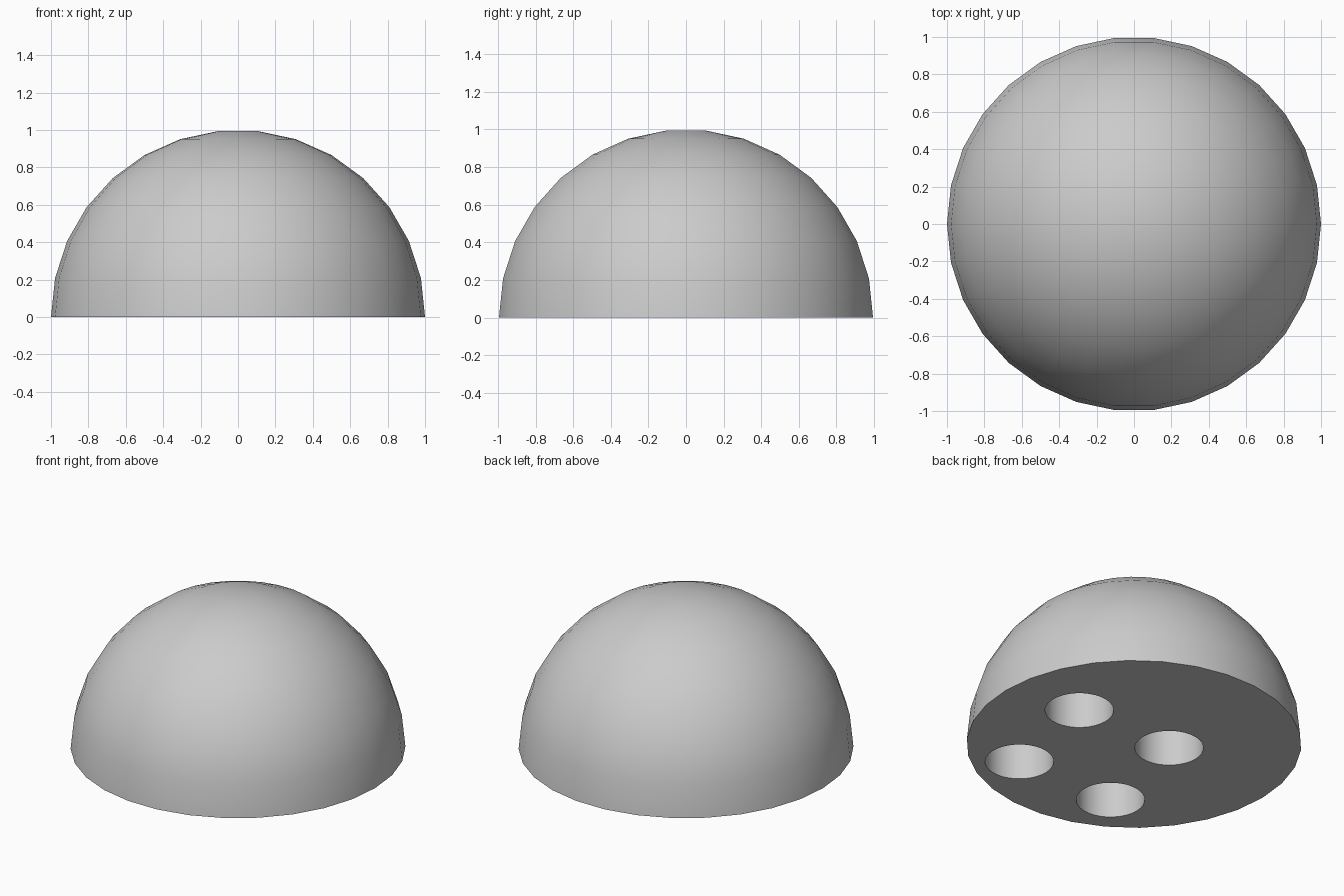
import bpy
import bmesh
from math import sin, cos, radians

STEP = 12            # degrees per facet, around and upwards
HOLE_RADIUS = 0.205
HOLE_DEPTH = 0.3
HOLES = [(0.51, 0.10), (-0.19, 0.10), (0.39, -0.60), (-0.32, -0.60)]

default_cube = bpy.data.objects.get("Cube")
if default_cube:
    bpy.data.objects.remove(default_cube, do_unlink=True)

# Single plain grey
grey = bpy.data.materials.new("light_grey")
grey.use_nodes = True
colour = (0.6, 0.6, 0.6, 1)
grey.diffuse_color = colour
grey.node_tree.nodes["Principled BSDF"].inputs["Base Color"].default_value = colour


def add_object(name, bm):
    bmesh.ops.recalc_face_normals(bm, faces=bm.faces)
    mesh = bpy.data.meshes.new(name)
    bm.to_mesh(mesh)
    bm.free()
    mesh.materials.append(grey)
    obj = bpy.data.objects.new(name, mesh)
    bpy.context.collection.objects.link(obj)
    return obj


# Dome: stacked rings with a flat base and a small flat cap
bm = bmesh.new()
rings = []
for elevation in range(0, 90, STEP):
    e = radians(elevation)
    rings.append([bm.verts.new((cos(e) * cos(radians(a)), cos(e) * sin(radians(a)), sin(e)))
                  for a in range(0, 360, STEP)])
for low, high in zip(rings, rings[1:]):
    for i in range(len(low)):
        j = (i + 1) % len(low)
        bm.faces.new((low[i], low[j], high[j], high[i]))
bm.faces.new(rings[0])
bm.faces.new(rings[-1])
dome = add_object("dome", bm)

# Four round sockets sunk into the base
for index, (x, y) in enumerate(HOLES):
    bm = bmesh.new()
    bmesh.ops.create_cone(bm, cap_ends=True, segments=32, radius1=HOLE_RADIUS,
                          radius2=HOLE_RADIUS, depth=2 * HOLE_DEPTH)
    bmesh.ops.translate(bm, verts=bm.verts, vec=(x, y, 0))
    cutter = add_object(f"socket_cutter_{index + 1}", bm)
    cutter.hide_render = True
    cut = dome.modifiers.new("socket", "BOOLEAN")
    cut.operation = "DIFFERENCE"
    cut.solver = "EXACT"
    cut.object = cutter
    bpy.context.view_layer.objects.active = dome
    bpy.ops.object.modifier_apply(modifier=cut.name)
    bpy.data.objects.remove(cutter, do_unlink=True)

# Smooth shell with crisp rims
bpy.ops.object.select_all(action="DESELECT")
dome.select_set(True)
bpy.context.view_layer.objects.active = dome
bpy.ops.object.shade_smooth_by_angle(angle=radians(30))
